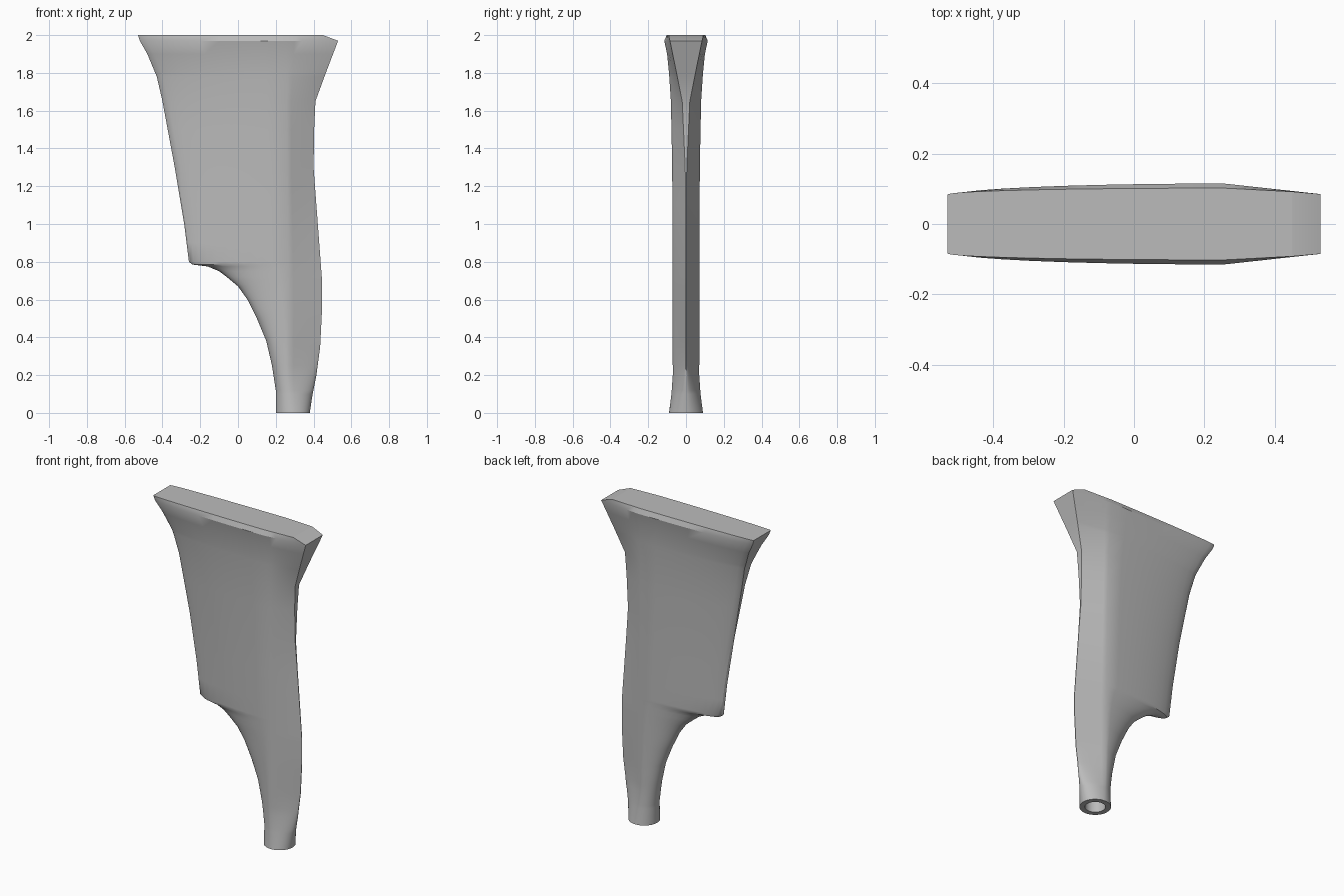
import bpy
import bmesh
from math import sin, cos, pi, radians, sqrt

cube = bpy.data.objects.get("Cube")
if cube:
    bpy.data.objects.remove(cube, do_unlink=True)

# One flat grey for the whole part
grey = bpy.data.materials.new("plain grey")
grey.use_nodes = True
colour = (0.5, 0.5, 0.5, 1)
grey.diffuse_color = colour
grey.node_tree.nodes["Principled BSDF"].inputs["Base Color"].default_value = colour

# Profiles as (height, value): outline, thickness and edge widths
ARCHED_EDGE = [(0, .2), (.12, .2), (.25, .18), (.38, .15), (.5, .1), (.6, .05), (.67, 0),
               (.72, -.06), (.75, -.1), (.775, -.16), (.785, -.24), (.8, -.26), (1, -.285),
               (1.3, -.335), (1.65, -.4), (1.78, -.43), (1.9, -.48), (1.97, -.52), (2, -.53)]
WEDGE_EDGE = [(0, .38), (.1, .395), (.2, .415), (.35, .435), (.55, .445), (.7, .445),
              (.9, .43), (1.1, .415), (1.3, .4), (1.5, .403), (1.65, .41), (1.8, .465),
              (1.97, .53), (2, .45)]
CREASE = [(0, .29), (.2, .27), (1.97, .255), (2, .255)]
HALF_THICKNESS = [(0, .09), (.1, .077), (.2, .07), (1.3, .073), (1.65, .08), (1.8, .09),
                  (1.9, .1), (1.97, .115), (2, .102)]
WEDGE_TIP = [(0, .002), (1.25, .002), (1.65, .02), (1.8, .05), (1.97, .085), (2, .092)]
ARCHED_TIP = [(0, .002), (1.3, .002), (1.65, .015), (1.8, .035), (1.97, .08), (2, .084)]
ROUNDNESS = [(0, 1), (.08, .8), (.28, 0), (2, 0)]
STEPS = 10


def value(profile, z):
    for (z0, a), (z1, b) in zip(profile, profile[1:]):
        if z <= z1:
            return a + (b - a) * (z - z0) / (z1 - z0)
    return profile[-1][1]


def section(z):
    """Closed cross-section: a rounded arched edge and a straight wedge."""
    left, right = value(ARCHED_EDGE, z), value(WEDGE_EDGE, z)
    mid, thick = value(CREASE, z), value(HALF_THICKNESS, z)
    tip, nose, blend = value(WEDGE_TIP, z), value(ARCHED_TIP, z), value(ROUNDNESS, z)
    side = []
    for i in range(STEPS + 1):
        a = pi / 2 * i / STEPS
        side.append((mid + (left - mid) * cos(a), nose + (thick - nose) * sin(a)))
    for i in range(1, STEPS + 1):
        a = pi / 2 * i / STEPS
        u = sin(a)
        wedge = 1 - u
        curve = wedge + (sqrt(max(0, 1 - u * u)) - wedge) * blend
        side.append((mid + (right - mid) * u, tip + (thick - tip) * curve))
    return [(x, -y, z) for x, y in side] + [(x, y, z) for x, y in reversed(side)]


def bridge(bm, lower, upper):
    count = len(lower)
    for i in range(count):
        j = (i + 1) % count
        bm.faces.new((lower[i], lower[j], upper[j], upper[i]))


# Loft the blade through every height used by the outlines
bm = bmesh.new()
heights = sorted({z for p in (ARCHED_EDGE, WEDGE_EDGE, HALF_THICKNESS) for z, _ in p})
rings = [[bm.verts.new(co) for co in section(z)] for z in heights]
for lower, upper in zip(rings, rings[1:]):
    bridge(bm, lower, upper)
bm.faces.new(rings[-1])

# Socket bored into the foot
centre = value(CREASE, 0)


def socket_ring(z):
    return [bm.verts.new((centre + (v.co.x - centre) * .65, v.co.y * .65, z)) for v in rings[0]]


rim, floor = socket_ring(0), socket_ring(.15)
bridge(bm, rim, rings[0])
bridge(bm, floor, rim)
bm.faces.new(floor)

bmesh.ops.recalc_face_normals(bm, faces=bm.faces)
mesh = bpy.data.meshes.new("tapered_blade")
bm.to_mesh(mesh)
bm.free()
mesh.materials.append(grey)
blade = bpy.data.objects.new("tapered_blade", mesh)
bpy.context.collection.objects.link(blade)

bpy.ops.object.select_all(action='DESELECT')
blade.select_set(True)
bpy.context.view_layer.objects.active = blade
bpy.ops.object.shade_smooth_by_angle(angle=radians(30))
